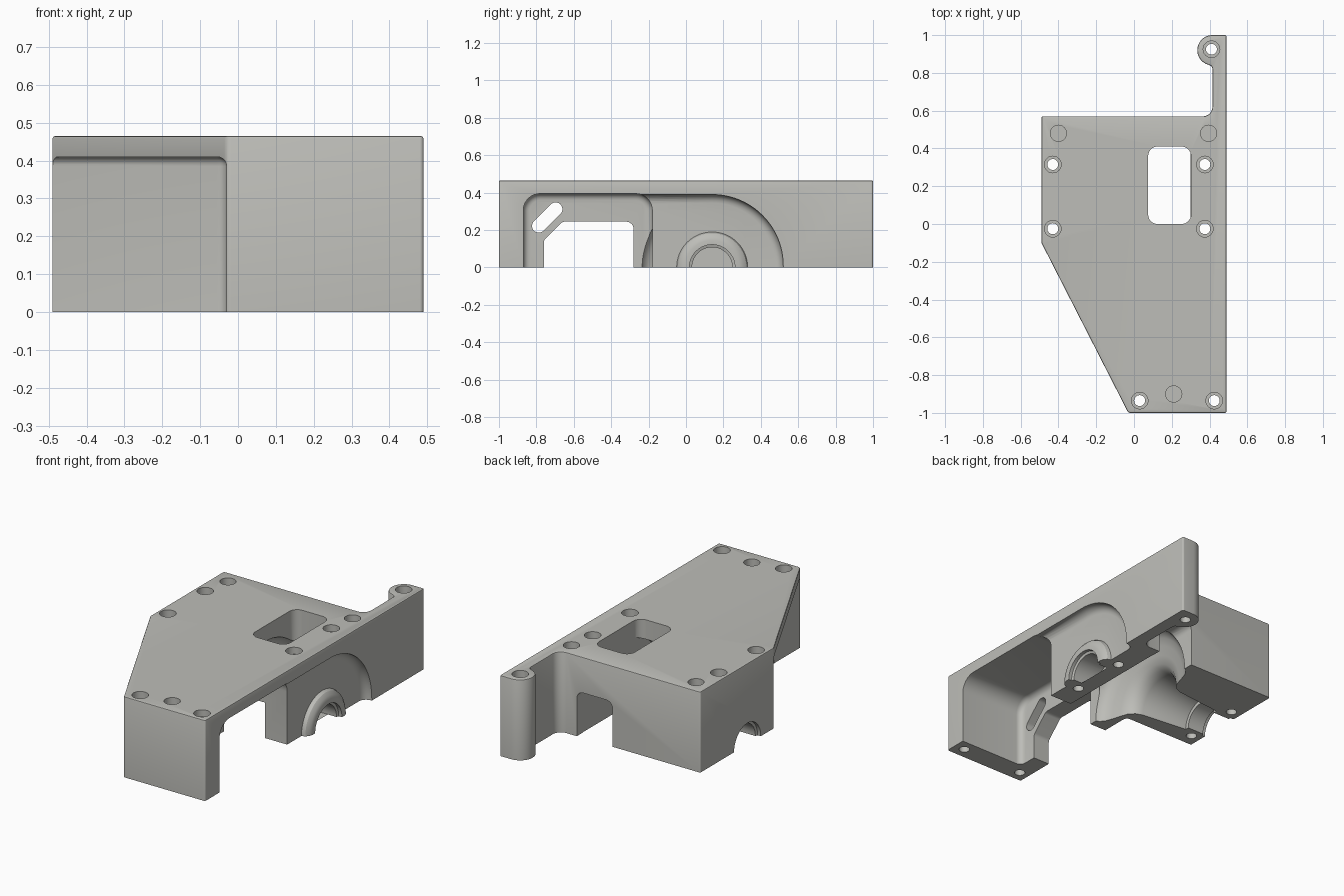
import bpy, bmesh, math
from mathutils import Vector

if "Cube" in bpy.data.objects:
    bpy.data.objects.remove(bpy.data.objects["Cube"])

grey = bpy.data.materials.new("light_grey")
grey.diffuse_color = (0.51, 0.51, 0.48, 1)
grey.use_nodes = True
grey.node_tree.nodes["Principled BSDF"].inputs["Base Color"].default_value = grey.diffuse_color


def rounded(pts, seg=8):
    """Fillet each (a, b, radius) corner of a closed polygon."""
    out, n = [], len(pts)
    for i, (a, b, r) in enumerate(pts):
        p = Vector((a, b))
        if r == 0:
            out.append((a, b))
            continue
        u = (Vector(pts[i - 1][:2]) - p).normalized()
        v = (Vector(pts[(i + 1) % n][:2]) - p).normalized()
        half = u.angle(v) / 2
        c = p + (u + v).normalized() * (r / math.sin(half))
        s = p + u * (r / math.tan(half)) - c
        e = p + v * (r / math.tan(half)) - c
        turn = math.atan2(s.x * e.y - s.y * e.x, s.dot(e))
        for k in range(seg + 1):
            t = turn * k / seg
            out.append((c.x + s.x * math.cos(t) - s.y * math.sin(t),
                        c.y + s.x * math.sin(t) + s.y * math.cos(t)))
    return out


def arc(cx, cy, r, a0, a1, n=16):
    return [(cx + r * math.cos(math.radians(a0 + (a1 - a0) * k / n)),
             cy + r * math.sin(math.radians(a0 + (a1 - a0) * k / n))) for k in range(n + 1)]


def finish(bm, name):
    bmesh.ops.recalc_face_normals(bm, faces=bm.faces)
    me = bpy.data.meshes.new(name)
    bm.to_mesh(me)
    bm.free()
    ob = bpy.data.objects.new(name, me)
    bpy.context.collection.objects.link(ob)
    me.materials.append(grey)
    return ob


def prism(name, pts, axis, lo, hi, bevel=0, end=None, seg=5):
    """Extrude a profile along x or z, optionally rounding the rim at one end."""
    bm = bmesh.new()
    place = (lambda p, h: (h, p[0], p[1])) if axis == 0 else (lambda p, h: (p[0], p[1], h))
    a = [bm.verts.new(place(p, lo)) for p in pts]
    b = [bm.verts.new(place(p, hi)) for p in pts]
    n = len(pts)
    bm.faces.new(a)
    bm.faces.new(b)
    for i in range(n):
        bm.faces.new((a[i], a[(i + 1) % n], b[(i + 1) % n], b[i]))
    bmesh.ops.recalc_face_normals(bm, faces=bm.faces)
    if bevel:
        rim = [e for e in bm.edges if all(abs(v.co[axis] - end) < 1e-6 for v in e.verts)]
        bmesh.ops.bevel(bm, geom=rim, offset=bevel, segments=seg, profile=0.5, affect='EDGES')
    return finish(bm, name)


def box(name, lo, hi, bevel=0):
    bm = bmesh.new()
    bmesh.ops.create_cube(bm, size=1)
    for v in bm.verts:
        v.co = [(lo[i] + hi[i]) / 2 + v.co[i] * (hi[i] - lo[i]) for i in range(3)]
    if bevel:
        bmesh.ops.bevel(bm, geom=bm.edges[:], offset=bevel, segments=5, profile=0.5, affect='EDGES')
    return finish(bm, name)


def lathe(name, prof, n=64):
    """Revolve (x, radius) points about the shaft axis."""
    bm = bmesh.new()
    rings = [[bm.verts.new((x, 0.14 + r * math.cos(2 * math.pi * k / n),
                            r * math.sin(2 * math.pi * k / n))) for k in range(n)] for x, r in prof]
    bm.faces.new(rings[0])
    bm.faces.new(rings[-1])
    for p, q in zip(rings, rings[1:]):
        for k in range(n):
            bm.faces.new((p[k], p[(k + 1) % n], q[(k + 1) % n], q[k]))
    return finish(bm, name)


def combine(body, other, op='DIFFERENCE'):
    m = body.modifiers.new("shape", 'BOOLEAN')
    m.operation, m.object, m.solver = op, other, 'EXACT'
    bpy.context.view_layer.objects.active = body
    bpy.ops.object.modifier_apply(modifier=m.name)
    bpy.data.objects.remove(other)


TOP = 0.465

# Housing body with hooked ear at the back
outline = rounded([(-0.03, -1, 0.02), (0.49, -1, 0.01), (0.49, 1, 0.01)])
outline = rounded([(-0.49, 0.57, 0.01), (-0.49, -0.1, 0.02), (-0.03, -1, 0.02), (0.49, -1, 0.01),
                   (0.49, 1, 0.01)] + [(x, y, 0) for x, y in arc(0.415, 0.92, 0.08, 90, 245)]
                  + [(0.415, 0.835, 0.02), (0.415, 0.57, 0.05)])
body = prism("housing", outline, 2, 0, TOP, 0.007, TOP, 2)

# Undercut beneath the slanted plate
combine(body, box("undercut", (-1, -2, -0.5), (-0.03, -0.1, 0.41), 0.025))

# Deep side pocket
pocket = rounded([(-0.87, -0.2, 0), (-0.18, -0.2, 0), (-0.18, 0.395, 0.09), (-0.87, 0.395, 0.09)])
combine(body, prism("pocket", pocket, 0, 0.075, 0.7, 0.035, 0.075))

# Shallow side recess with a large arc
recess = [(-0.4, -0.2), (0.52, -0.2)] + arc(0.14, 0.01, 0.38, 0, 90, 24) + [(-0.4, 0.39)]
combine(body, prism("recess", recess, 0, 0.44, 0.7, 0.045, 0.44))

# Opening and slanted slot through the inner wall
opening = rounded([(-0.76, -0.2, 0), (-0.28, -0.2, 0), (-0.28, 0.245, 0.04),
                   (-0.66, 0.245, 0.03), (-0.76, 0.145, 0.03)])
combine(body, prism("wall_opening", opening, 0, -0.2, 0.2))
slot = arc(-0.787, 0.222, 0.036, 135, 315) + arc(-0.697, 0.312, 0.036, -45, 135)
combine(body, prism("slot", slot, 0, -0.2, 0.2))

# Bearing boss on the side
boss = lathe("bearing_boss", [(0.40, 0.19), (0.44, 0.19), (0.46, 0.183), (0.475, 0.165), (0.48, 0.145)])
combine(boss, box("boss_trim", (-1, -1, -1), (1, 1, 0)))
combine(body, boss, 'UNION')

# Wheel chamber narrowing into the shaft tunnel
combine(body, lathe("chamber", [(-0.36, 0.05), (-0.36, 0.13), (-0.08, 0.16), (-0.04, 0.175), (-0.01, 0.205),
                                (0.005, 0.25), (0.02, 0.30), (0.035, 0.34), (0.055, 0.365),
                                (0.085, 0.38), (0.3, 0.38), (0.3, 0.05)]))

# Shaft bore with stepped mouths
combine(body, lathe("bore", [(-0.7, 0.122), (-0.47, 0.122), (-0.465, 0.108),
                             (0.455, 0.108), (0.46, 0.122), (0.7, 0.122)]))

# Back opening and top window
back = box("back_opening", (0.07, 0.2, -0.3), (0.298, 0.8, 0.26), 0.04)
combine(body, back)
window = rounded([(0.075, 0, 0.05), (0.302, 0, 0.05), (0.302, 0.41, 0.05), (0.075, 0.41, 0.05)])
combine(body, prism("window", window, 2, 0.2, 0.6))

# Counterbored bolt holes and blind dowel holes
for x, y in [(-0.43, 0.315), (-0.43, -0.025), (0.375, 0.315), (0.375, -0.025),
             (0.03, -0.935), (0.425, -0.935), (0.41, 0.925)]:
    combine(body, prism("bolt_hole", arc(x, y, 0.029, 0, 345, 23), 2, -0.1, 0.6))
    combine(body, prism("counterbore", arc(x, y, 0.044, 0, 345, 23), 2, TOP - 0.04, 0.6))
for x, y in [(-0.4, 0.48), (0.395, 0.48), (0.21, -0.9)]:
    combine(body, prism("dowel_hole", arc(x, y, 0.043, 0, 345, 23), 2, TOP - 0.04, 0.6))

# Smooth the fillets and keep the edges crisp
bpy.ops.object.select_all(action='DESELECT')
body.select_set(True)
bpy.context.view_layer.objects.active = body
bpy.ops.object.shade_smooth_by_angle(angle=math.radians(30))
